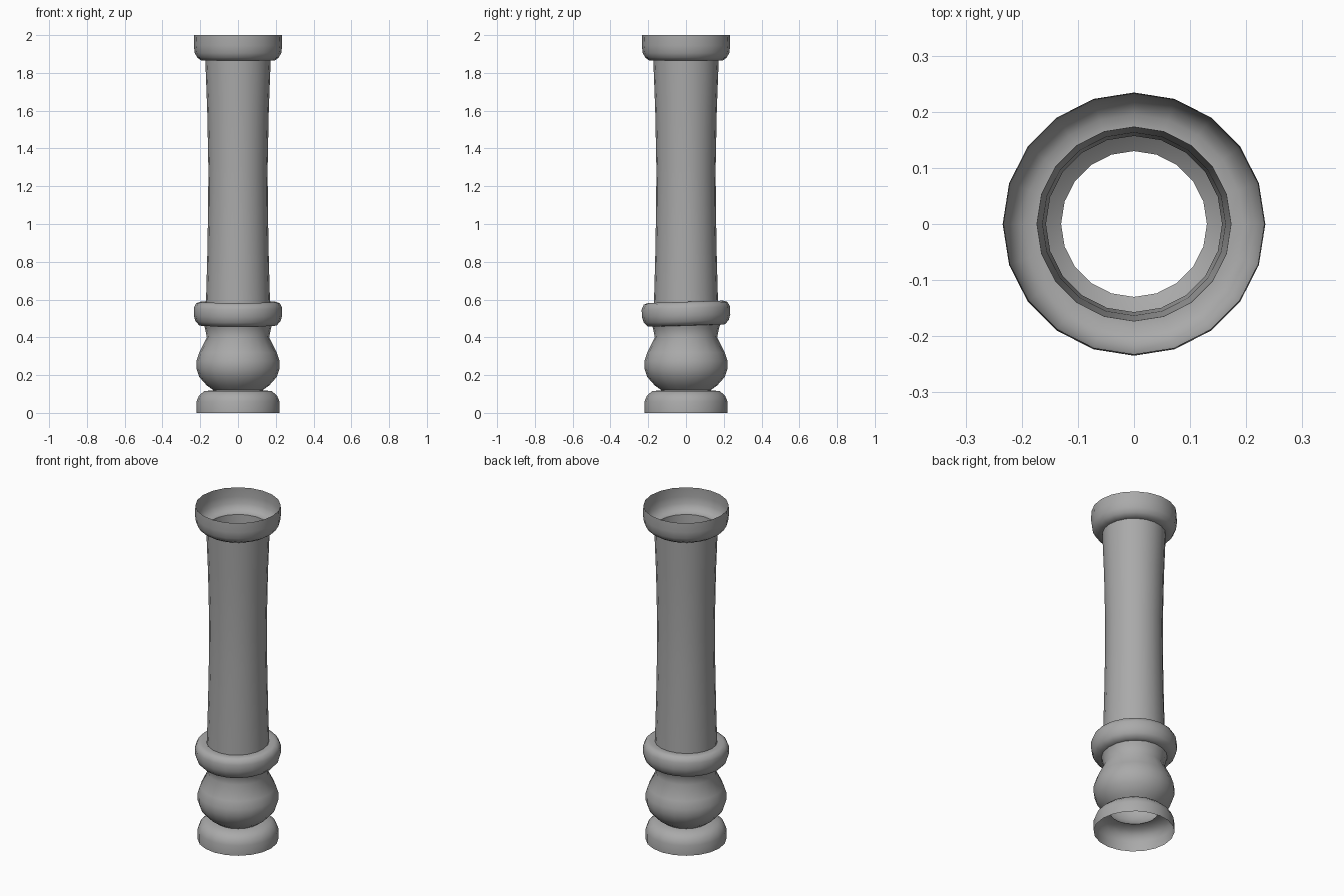
import bpy
import math
from mathutils import Matrix

SIDES = 20

cube = bpy.data.objects.get("Cube")
if cube:
    bpy.data.objects.remove(cube, do_unlink=True)

stone = bpy.data.materials.new("grey stone")
stone.use_nodes = True
grey = (0.4, 0.4, 0.4, 1)
stone.diffuse_color = grey
stone.node_tree.nodes["Principled BSDF"].inputs["Base Color"].default_value = grey


def lathe(name, profile, tilt=0.0):
    """Spin a (radius, height) profile listed from bottom to top into an open shell."""
    verts = [(r * math.sin(math.tau * i / SIDES), r * math.cos(math.tau * i / SIDES), z)
             for r, z in profile for i in range(SIDES)]
    faces = []
    for ring in range(len(profile) - 1):
        low, high = ring * SIDES, (ring + 1) * SIDES
        for i in range(SIDES):
            j = (i + 1) % SIDES
            faces.append((low + j, low + i, high + i, high + j))
    mesh = bpy.data.meshes.new(name)
    mesh.from_pydata(verts, [], faces)
    if tilt:
        middle = sum(z for r, z in profile) / len(profile)
        up = Matrix.Translation((0, 0, middle))
        mesh.transform(up @ Matrix.Rotation(tilt, 4, "X") @ up.inverted())
    mesh.materials.append(stone)
    obj = bpy.data.objects.new(name, mesh)
    bpy.context.collection.objects.link(obj)
    bpy.ops.object.select_all(action="DESELECT")
    bpy.context.view_layer.objects.active = obj
    obj.select_set(True)
    bpy.ops.object.shade_smooth_by_angle(angle=math.radians(60))
    return obj


# Foot, open underneath
lathe("foot", [(0.22, 0), (0.22, 0.06), (0.207, 0.09), (0.18, 0.115), (0.13, 0.12)])

# Rounded bulb with its neck
lathe("bulb", [(0.13, 0.12), (0.165, 0.145), (0.205, 0.19), (0.22, 0.235),
               (0.22, 0.275), (0.205, 0.32), (0.165, 0.4), (0.175, 0.45), (0.185, 0.475)])

# Slightly tilted collar
lathe("collar", [(0.172, 0.462), (0.205, 0.463), (0.225, 0.485), (0.234, 0.515),
                 (0.234, 0.555), (0.222, 0.58), (0.2, 0.588), (0.17, 0.585)], math.radians(1.8))

# Hollow shaft with a gentle waist
lathe("shaft", [(0.17, 0.57), (0.163, 0.82), (0.158, 1.1), (0.157, 1.3),
                (0.163, 1.6), (0.173, 1.865)])

# Open bowl-shaped cap
lathe("cap", [(0.173, 1.865), (0.195, 1.866), (0.215, 1.88), (0.229, 1.905),
              (0.234, 1.945), (0.232, 2.0)])
